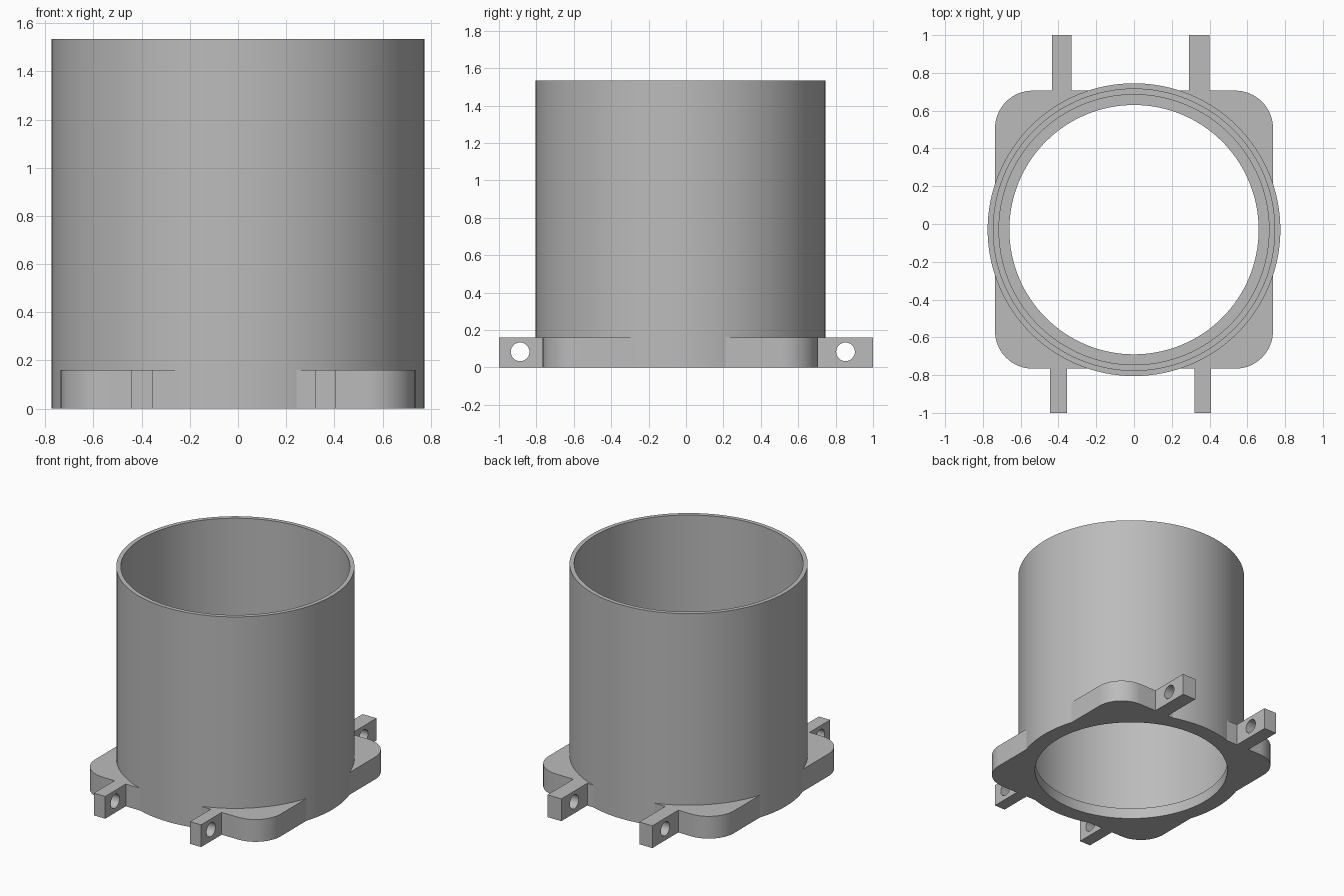
import bpy, bmesh, math

if "Cube" in bpy.data.objects:
    bpy.data.objects.remove(bpy.data.objects["Cube"])

CY = -0.03      # tube axis offset in y
FLANGE_H = 0.16

grey = bpy.data.materials.new("plain grey")
grey.diffuse_color = (0.5, 0.5, 0.5, 1)
grey.use_nodes = True
grey.node_tree.nodes["Principled BSDF"].inputs["Base Color"].default_value = grey.diffuse_color


def add_object(name, bm, smooth=True):
    bmesh.ops.recalc_face_normals(bm, faces=bm.faces)
    mesh = bpy.data.meshes.new(name)
    bm.to_mesh(mesh)
    bm.free()
    ob = bpy.data.objects.new(name, mesh)
    bpy.context.collection.objects.link(ob)
    mesh.materials.append(grey)
    if smooth:
        bpy.ops.object.select_all(action='DESELECT')
        ob.select_set(True)
        bpy.context.view_layer.objects.active = ob
        bpy.ops.object.shade_smooth_by_angle(angle=math.radians(30))
    return ob


def prism(outline, height):
    bm = bmesh.new()
    face = bm.faces.new([bm.verts.new((x, y, 0)) for x, y in outline])
    ext = bmesh.ops.extrude_face_region(bm, geom=[face])
    verts = [g for g in ext["geom"] if isinstance(g, bmesh.types.BMVert)]
    bmesh.ops.translate(bm, verts=verts, vec=(0, 0, height))
    return bm


def cutter(name, radius, depth, location, rotation=(0, 0, 0), sides=128):
    bpy.ops.mesh.primitive_cylinder_add(vertices=sides, radius=radius, depth=depth,
                                        location=location, rotation=rotation)
    ob = bpy.context.object
    ob.name = name
    ob.data.materials.append(grey)
    ob.hide_render = True
    ob.hide_set(True)
    return ob


def cut(ob, tool):
    mod = ob.modifiers.new("cut", 'BOOLEAN')
    mod.operation = 'DIFFERENCE'
    mod.solver = 'EXACT'
    mod.object = tool


# Tube with a stepped lip at the bottom, lathed from a closed profile
profile = [(0.66, 0), (0.775, 0), (0.775, 1.535), (0.745, 1.535),
           (0.745, 0.10), (0.715, 0.10), (0.715, 0.08), (0.66, 0.08)]
N = 128
bm = bmesh.new()
rings = []
for i in range(N):
    a = 2 * math.pi * i / N
    rings.append([bm.verts.new((r * math.cos(a), CY + r * math.sin(a), z)) for r, z in profile])
for i in range(N):
    p, q = rings[i], rings[(i + 1) % N]
    for k in range(len(profile)):
        m = (k + 1) % len(profile)
        bm.faces.new((p[k], q[k], q[m], p[m]))
add_object("tube", bm)

# Rounded square flange around the tube base
HALF, R = 0.736, 0.2
outline = []
for quarter, (sx, sy) in enumerate([(1, 1), (-1, 1), (-1, -1), (1, -1)]):
    for i in range(17):
        a = math.pi / 2 * (quarter + i / 16)
        outline.append((sx * (HALF - R) + R * math.cos(a),
                        CY + sy * (HALF - R) + R * math.sin(a)))
flange = add_object("flange", prism(outline, FLANGE_H))
cut(flange, cutter("flange_bore_cutter", 0.772, 1, (0, CY, 0.1)))

# Mounting lugs, each with a cross hole
for name, x0, x1, y0, y1, hole_y in [
        ("front_left_lug", -0.445, -0.355, -1.0, -0.764, -0.887),
        ("front_right_lug", 0.32, 0.407, -1.0, -0.764, -0.887),
        ("back_left_lug", -0.433, -0.33, 0.704, 1.0, 0.853),
        ("back_right_lug", 0.29, 0.40, 0.704, 1.0, 0.853)]:
    lug = add_object(name, prism([(x0, y0), (x1, y0), (x1, y1), (x0, y1)], FLANGE_H), False)
    cut(lug, cutter(name + "_hole_cutter", 0.05, 0.4, ((x0 + x1) / 2, hole_y, 0.083),
                    (0, math.pi / 2, 0), 32))
